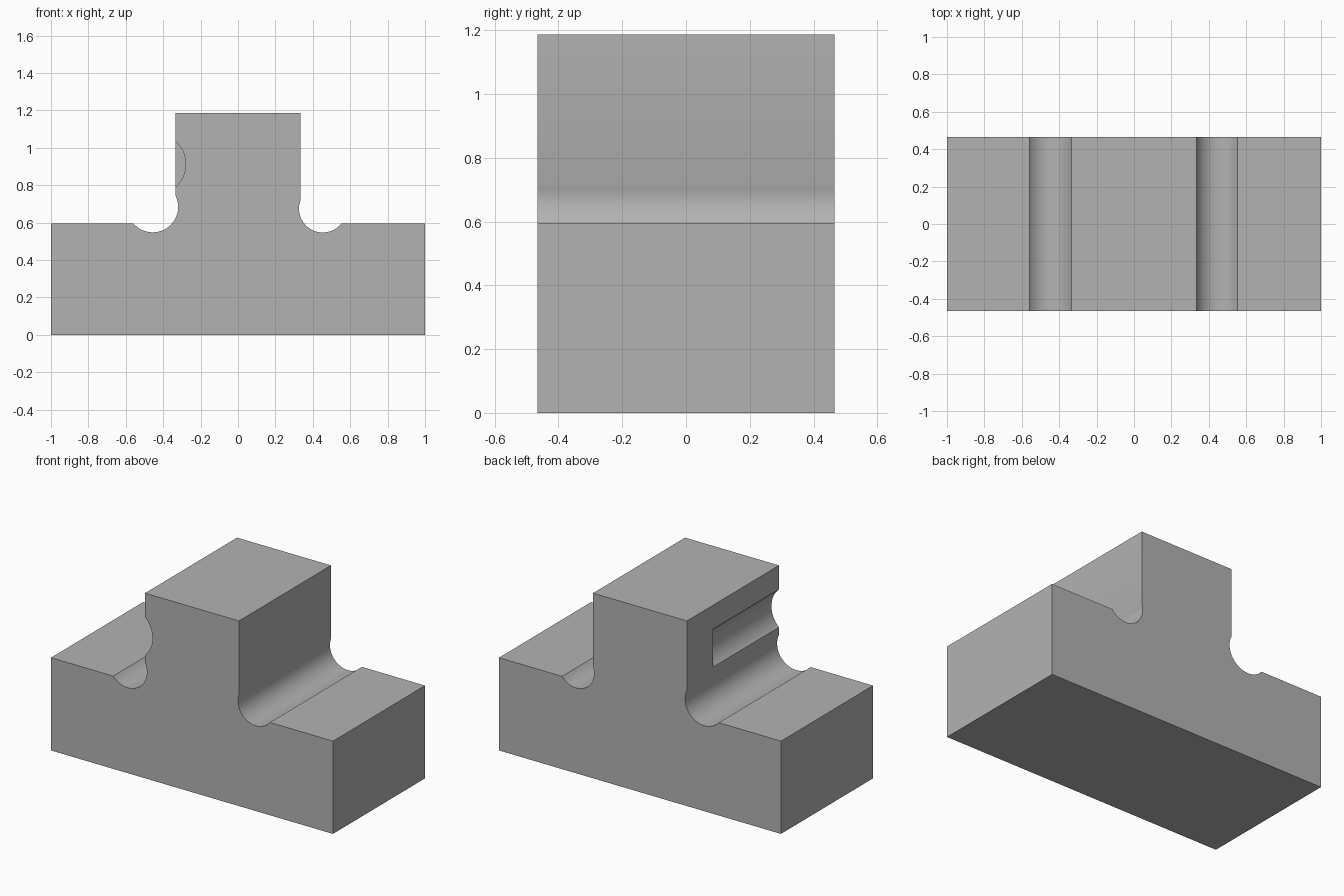
import bpy
import bmesh
from math import atan2, cos, sin, tau

DEPTH = 0.466          # half depth along y
SHOULDER, TOP = 0.595, 1.187
HALF_STEM = 0.333

old = bpy.data.objects.get("Cube")
if old:
    bpy.data.objects.remove(old, do_unlink=True)

grey = bpy.data.materials.new("plain grey")
grey.use_nodes = True
colour = (0.45, 0.45, 0.45, 1)
grey.diffuse_color = colour
grey.node_tree.nodes["Principled BSDF"].inputs["Base Color"].default_value = colour


def prism(name, outline, y0, y1):
    """Extrude an (x, z) outline from y0 to y1."""
    bm = bmesh.new()
    face = bm.faces.new([bm.verts.new((x, y0, z)) for x, z in outline])
    grown = bmesh.ops.extrude_face_region(bm, geom=[face])["geom"]
    moved = [v for v in grown if isinstance(v, bmesh.types.BMVert)]
    bmesh.ops.translate(bm, verts=moved, vec=(0, y1 - y0, 0))
    bmesh.ops.recalc_face_normals(bm, faces=bm.faces)
    mesh = bpy.data.meshes.new(name)
    bm.to_mesh(mesh)
    bm.free()
    mesh.materials.append(grey)
    obj = bpy.data.objects.new(name, mesh)
    bpy.context.collection.objects.link(obj)
    return obj


def groove(cx, cz, r, steps=28):
    """Undercut arc on the +x side, from the shoulder round to the stem wall."""
    dz = SHOULDER - cz
    dx = HALF_STEM - cx
    start = atan2(dz, (r * r - dz * dz) ** 0.5)
    end = atan2((r * r - dx * dx) ** 0.5, dx) - tau
    return [(cx + r * cos(a), cz + r * sin(a))
            for a in (start + (end - start) * i / steps for i in range(steps + 1))]


# Stepped block with an undercut groove at each inner corner
right_half = [(1, 0), (1, SHOULDER)] + groove(0.453, 0.674, 0.127) + [(HALF_STEM, TOP)]
left_half = [(1, 0), (1, SHOULDER)] + groove(0.456, 0.684, 0.136) + [(HALF_STEM, TOP)]
outline = right_half + [(-x, z) for x, z in reversed(left_half)]
block = prism("stepped_block", outline, -DEPTH, DEPTH)

# Round channel in the stem, open at the front and stopped short of the back
circle = [(-0.446 + 0.166 * cos(tau * i / 96), 0.912 + 0.166 * sin(tau * i / 96))
          for i in range(96)]
cutter = prism("channel_cutter", circle, -DEPTH - 0.1, 0.2)
cutter.hide_render = True
cut = block.modifiers.new("channel", 'BOOLEAN')
cut.operation = 'DIFFERENCE'
cut.solver = 'EXACT'
cut.object = cutter

bpy.ops.object.select_all(action='DESELECT')
block.select_set(True)
bpy.context.view_layer.objects.active = block
bpy.ops.object.modifier_apply(modifier=cut.name)
bpy.data.objects.remove(cutter, do_unlink=True)
bpy.ops.object.shade_smooth_by_angle()
